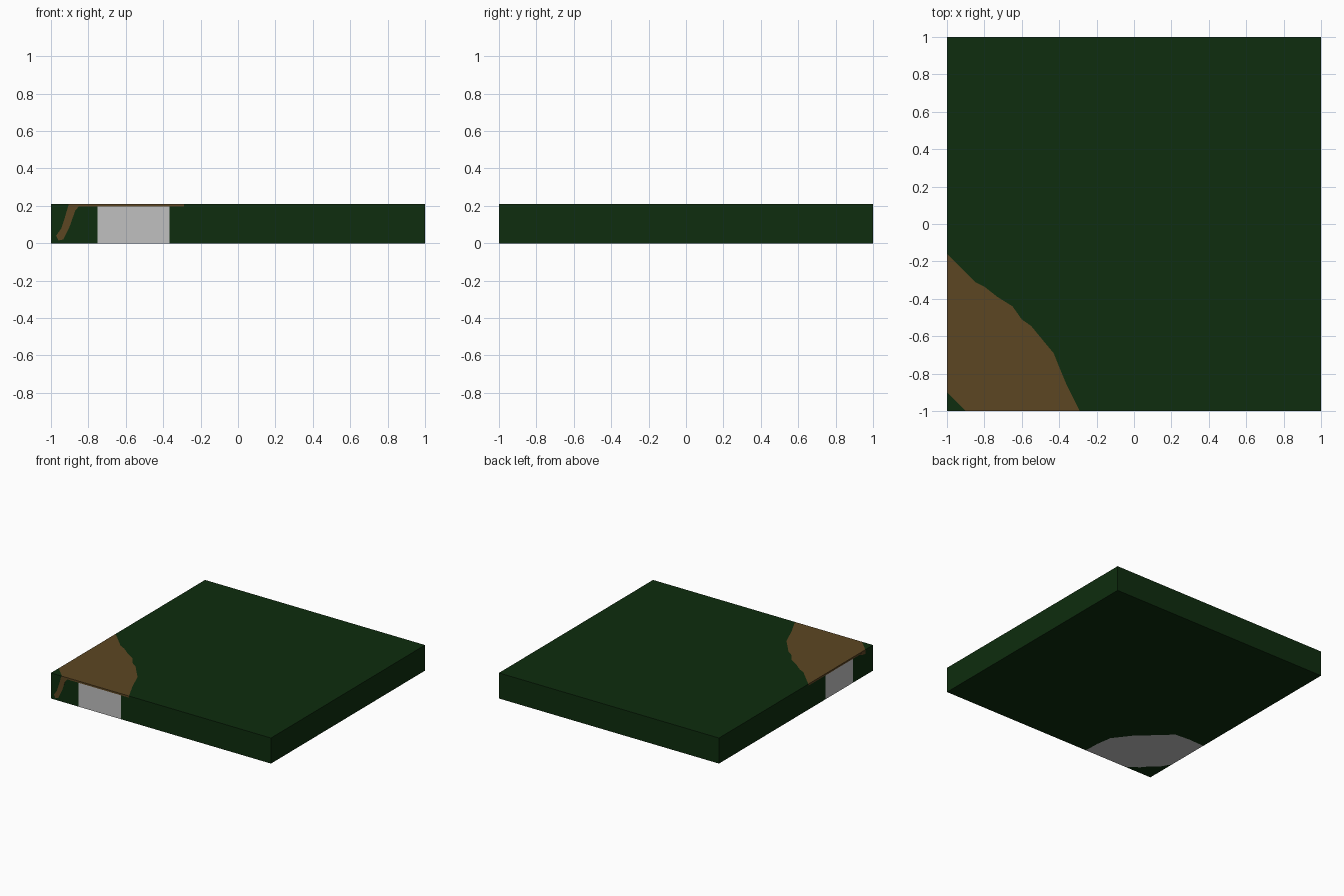
import bpy, bmesh
from mathutils import Vector

if "Cube" in bpy.data.objects:
    bpy.data.objects.remove(bpy.data.objects["Cube"])


def material(name, rgb):
    m = bpy.data.materials.new(name)
    m.diffuse_color = (*rgb, 1)
    m.use_nodes = True
    m.node_tree.nodes["Principled BSDF"].inputs["Base Color"].default_value = m.diffuse_color
    return m


GREEN = material("dark_grass_green", (0.0044, 0.026, 0.0044))
BROWN = material("dirt_brown", (0.108, 0.061, 0.0162))
GREY = material("stone_grey", (0.53, 0.53, 0.53))

TOP, BED = 0.21, 0.196     # top of tile, underside of the dirt layer

# Curved borders, running from the left edge (x=-1) to the front edge (y=-1)
path_outer = [(-1, -.16), (-.85, -.31), (-.80, -.335), (-.73, -.39), (-.65, -.44),
              (-.60, -.51), (-.55, -.545), (-.48, -.63), (-.43, -.69), (-.41, -.74),
              (-.36, -.86), (-.29, -1)]
path_inner = [(-1, -.90), (-.90, -1)]
stone_outer = [(-1, -.38), (-.86, -.375), (-.73, -.385), (-.62, -.49), (-.506, -.589),
               (-.39, -.74), (-.37, -.87), (-.365, -1)]
stone_inner = [(-1, -.743), (-.952, -.826), (-.893, -.873), (-.845, -.933), (-.75, -1)]
far_corners = [(1, -1), (1, 1), (-1, 1)]
near_corner = [(-1, -1)]


def solid(name, mat, prisms):
    """Extrude each (outline, origin, u, v, depth vector) into one object."""
    bm = bmesh.new()
    for outline, o, u, v, depth in prisms:
        o, u, v = Vector(o), Vector(u), Vector(v)
        f = bm.faces.new([bm.verts.new(o + u * a + v * b) for a, b in outline])
        ext = bmesh.ops.extrude_face_region(bm, geom=[f], use_keep_orig=True)
        moved = [g for g in ext["geom"] if isinstance(g, bmesh.types.BMVert)]
        bmesh.ops.translate(bm, verts=moved, vec=Vector(depth))
    bmesh.ops.recalc_face_normals(bm, faces=bm.faces)
    me = bpy.data.meshes.new(name)
    bm.to_mesh(me)
    bm.free()
    me.materials.append(mat)
    ob = bpy.data.objects.new(name, me)
    bpy.context.collection.objects.link(ob)
    return ob


def slab(outline, z0, z1):
    return (outline, (0, 0, z0), (1, 0, 0), (0, 1, 0), (0, 0, z1 - z0))


def band(outer, inner):
    return outer + inner[::-1]


# Grass ground around the stone bed, and the turf layer around the path
solid("grass_ground", GREEN, [slab(stone_outer + far_corners, 0, BED),
                              slab(stone_inner + near_corner, 0, BED)])
solid("grass_turf", GREEN, [slab(path_outer + far_corners, BED, TOP),
                            slab(path_inner + near_corner, BED, TOP)])

# Stone bed under the path
solid("stone_bed", GREY, [slab(band(stone_outer, stone_inner), 0, BED)])

# Thin dirt path across the corner
solid("dirt_path", BROWN, [slab(band(path_outer, path_inner), BED, TOP)])

# Dirt seam running down the front, and a short one on the left side
front_seam = [(-.905, .209), (-.85, .198), (-.87, .175), (-.90, .09), (-.935, .02),
              (-.96, .015), (-.972, .04), (-.945, .08), (-.925, .14)]
left_seam = [(-.90, .209), (-.82, .197), (-.87, .18), (-.90, .175)]
solid("front_dirt_seam", BROWN,
      [(front_seam, (0, -1.001, 0), (1, 0, 0), (0, 0, 1), (0, .003, 0))])
solid("left_dirt_seam", BROWN,
      [(left_seam, (-1.001, 0, 0), (0, 1, 0), (0, 0, 1), (.003, 0, 0))])
